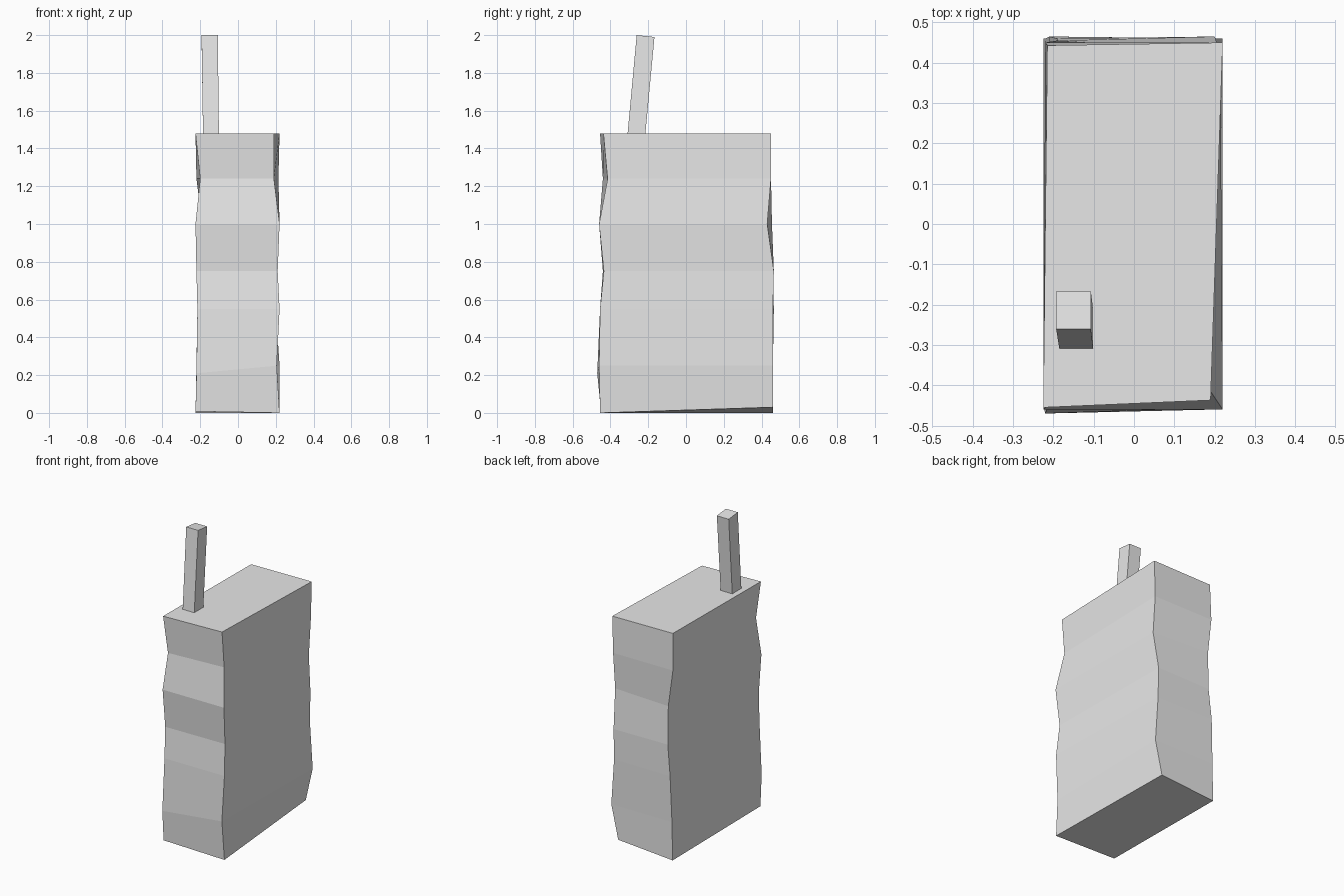
import bpy
import bmesh

default_cube = bpy.data.objects.get("Cube")
if default_cube:
    bpy.data.objects.remove(default_cube, do_unlink=True)

# One plain grey for the whole model
grey = bpy.data.materials.new("plain grey")
grey.use_nodes = True
color = (0.8, 0.8, 0.8, 1)
grey.diffuse_color = color
grey.node_tree.nodes["Principled BSDF"].inputs["Base Color"].default_value = color


def tower(name, rings):
    """Join a stack of four-cornered rings into a closed, flat-shaded solid."""
    bm = bmesh.new()
    loops = [[bm.verts.new(corner) for corner in ring] for ring in rings]
    for lower, upper in zip(loops, loops[1:]):
        for i in range(len(lower)):
            j = (i + 1) % len(lower)
            bm.faces.new((lower[i], lower[j], upper[j], upper[i]))
    bm.faces.new(reversed(loops[0]))
    bm.faces.new(loops[-1])
    bmesh.ops.recalc_face_normals(bm, faces=bm.faces)
    mesh = bpy.data.meshes.new(name)
    bm.to_mesh(mesh)
    bm.free()
    mesh.materials.append(grey)
    obj = bpy.data.objects.new(name, mesh)
    bpy.context.scene.collection.objects.link(obj)
    return obj


def square_ring(x, y, z, half_x, half_y, drop=0):
    """Rectangular ring whose back edge sits lower by drop."""
    return [(x + sx * half_x, y + sy * half_y, z - drop * (sy > 0))
            for sx, sy in ((-1, -1), (1, -1), (1, 1), (-1, 1))]


# Hand-hewn body: height, then the plan corners
# (front -x, front +x, back +x, back -x)
body_levels = [
    (0, (-.225, -.45), (.22, -.455), (.17, .46), (-.225, .46)),
    (.25, (-.22, -.47), (.205, -.46), (.22, .46), (-.22, .46)),
    (.55, (-.215, -.455), (.22, -.455), (.2, .46), (-.21, .465)),
    (.75, (-.22, -.44), (.21, -.435), (.2, .465), (-.19, .46)),
    (1, (-.225, -.46), (.22, -.46), (.213, .43), (-.19, .455)),
    (1.24, (-.2, -.44), (.19, -.415), (.214, .45), (-.22, .45)),
    (1.48, (-.225, -.455), (.19, -.437), (.22, .45), (-.215, .443)),
]
body_rings = [[(x, y, z) for x, y in corners] for z, *corners in body_levels]

# Uneven base and first band
body_rings[0][0] = (-.225, -.45, .008)
body_rings[0][2] = (.17, .46, .03)
body_rings[1][0] = (-.22, -.47, .21)
tower("body", body_rings)

# Leaning square antenna, sunk slightly into the body
tower("antenna", [
    square_ring(-.143, -.263, 1.47, .042, .047),
    square_ring(-.15, -.214, 2, .043, .047, drop=.01),
])
